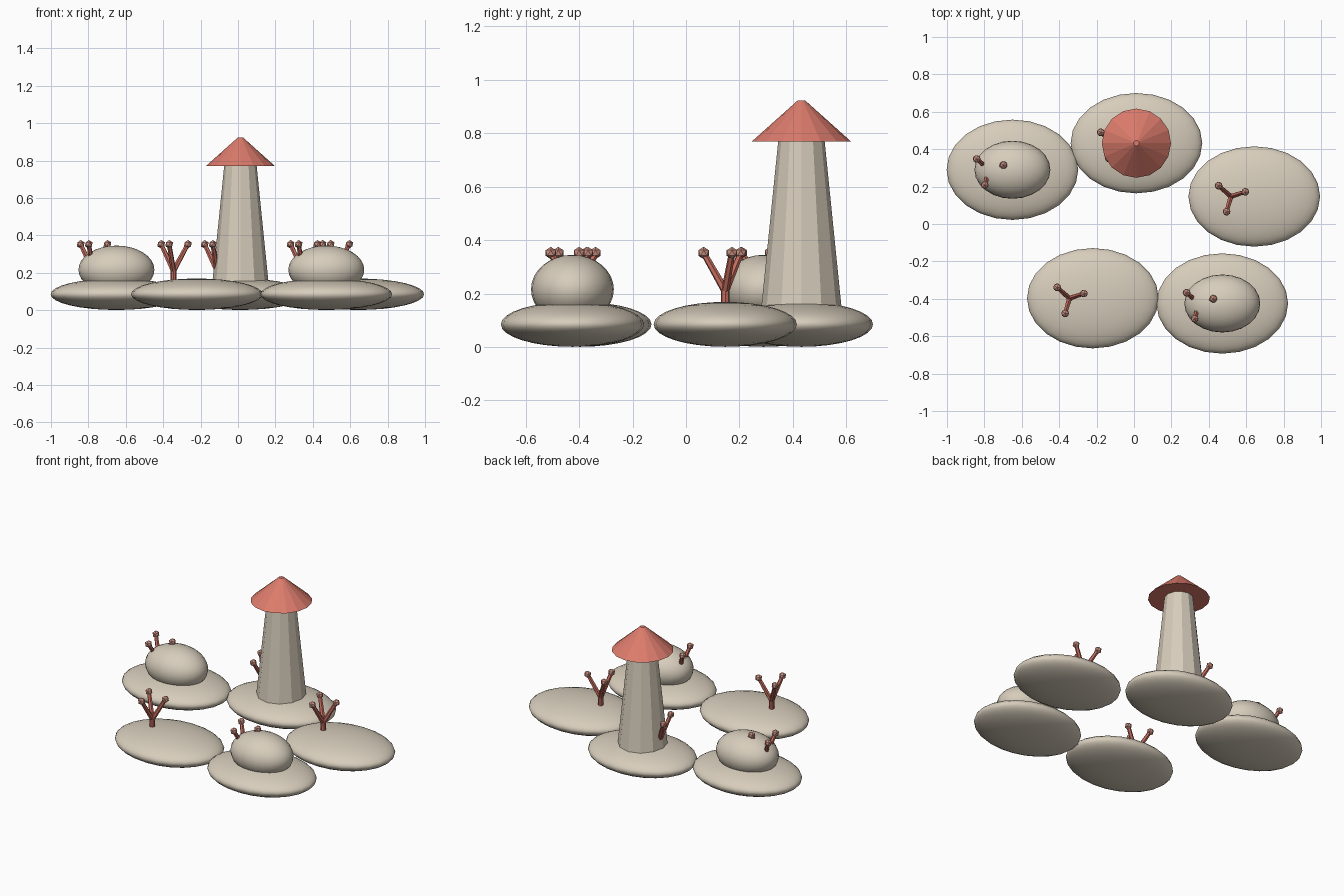
import bpy
from mathutils import Vector

cube = bpy.data.objects.get("Cube")
if cube:
    bpy.data.objects.remove(cube, do_unlink=True)


def material(name, rgb):
    m = bpy.data.materials.new(name)
    m.use_nodes = True
    m.diffuse_color = (*rgb, 1)
    m.node_tree.nodes["Principled BSDF"].inputs["Base Color"].default_value = (*rgb, 1)
    return m


STONE = material("pale stone", (0.68, 0.61, 0.50))
ROOF = material("coral red", (0.72, 0.20, 0.15))
BRANCH = material("branch red", (0.55, 0.15, 0.11))
TIP = material("tip pink", (0.62, 0.29, 0.23))


def finish(name, mat, smooth=False):
    o = bpy.context.object
    o.name = name
    o.data.materials.append(mat)
    if smooth:
        bpy.ops.object.shade_smooth()
    return o


def ellipsoid(name, centre, radii):
    bpy.ops.mesh.primitive_uv_sphere_add(segments=24, ring_count=16, location=centre)
    bpy.context.object.scale = radii
    return finish(name, STONE, True)


def frustum(name, start, end, r1, r2, sides, mat):
    start, end = Vector(start), Vector(end)
    axis = end - start
    bpy.ops.mesh.primitive_cone_add(vertices=sides, radius1=r1, radius2=r2,
                                    depth=axis.length, location=(start + end) / 2)
    bpy.context.object.rotation_euler = axis.to_track_quat('Z', 'Y').to_euler()
    return finish(name, mat)


def coral(name, x, y):
    # Short trunk, three spreading branches, faceted tips
    fork = Vector((x, y, 0.22))
    frustum(name + "_trunk", (x, y, 0.13), fork, 0.017, 0.016, 8, BRANCH)
    for i, (dx, dy) in enumerate([(-0.066, 0.058), (0.077, 0.025), (-0.023, -0.081)]):
        end = Vector((x + dx, y + dy, 0.352))
        frustum(f"{name}_branch_{i}", fork - Vector((0, 0, 0.01)), end, 0.015, 0.012, 6, BRANCH)
        bpy.ops.mesh.primitive_ico_sphere_add(subdivisions=1, radius=0.023, location=end)
        finish(f"{name}_tip_{i}", TIP)


# Flat islands: position and what stands on each
ISLANDS = [("left_back", -0.65, 0.29, "dome"), ("back", 0.013, 0.432, "tower"),
           ("right_back", 0.643, 0.147, ""), ("left_front", -0.22, -0.397, ""),
           ("right_front", 0.472, -0.425, "dome")]

for name, x, y, feature in ISLANDS:
    ellipsoid(name + "_island", (x, y, 0.085), (0.352, 0.268, 0.084))
    coral(name + "_coral", x - 0.125, y)
    if feature == "dome":
        ellipsoid(name + "_dome", (x, y, 0.216), (0.203, 0.155, 0.129))
    elif feature == "tower":
        # Tapered tower and its pointed roof
        frustum("tower", (x, y, 0.1), (x, y, 0.78), 0.155, 0.086, 12, STONE)
        frustum("tower_roof", (x, y, 0.77), (x, y, 0.922), 0.185, 0.015, 16, ROOF)
